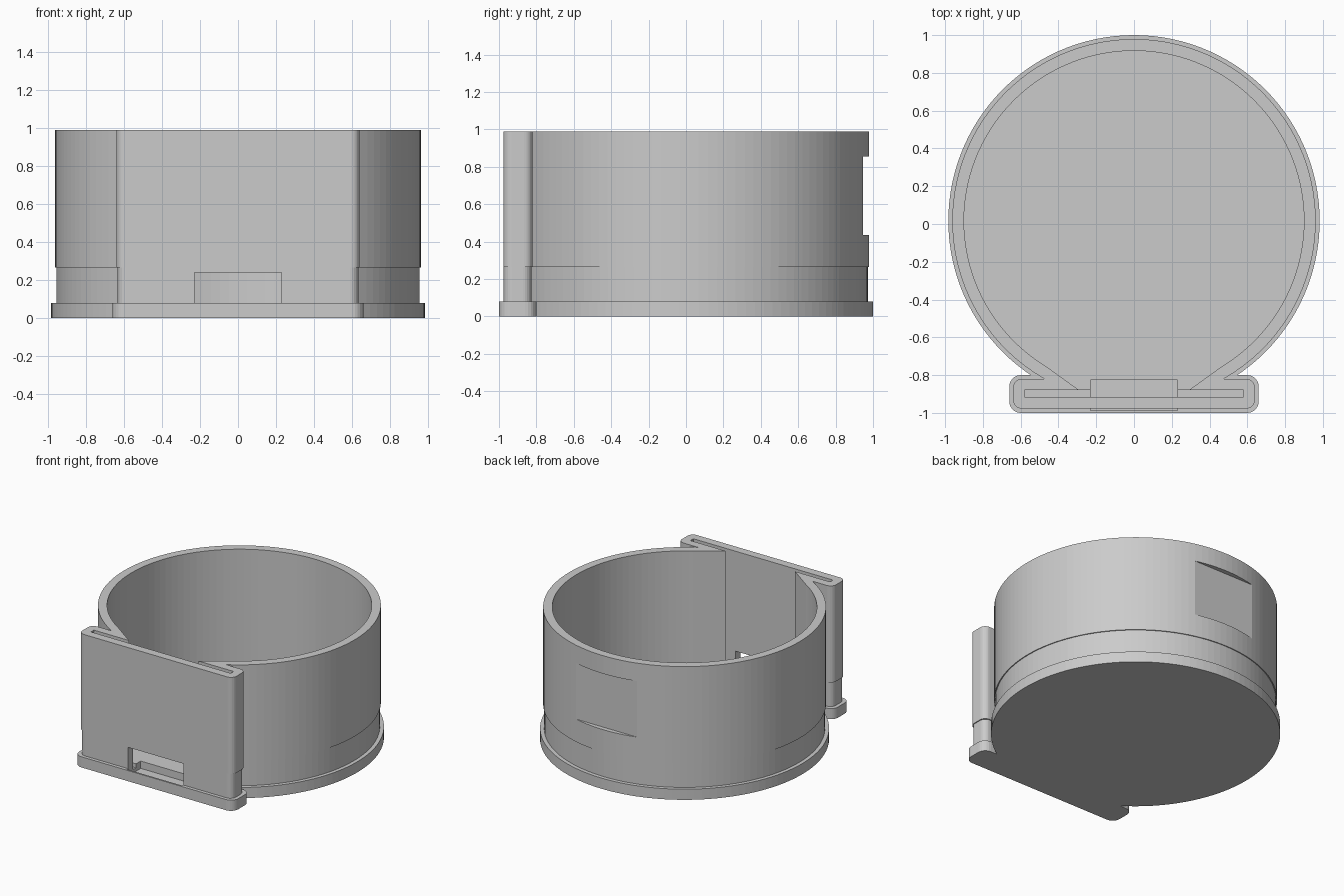
import bpy
import bmesh
import math

cube = bpy.data.objects.get("Cube")
if cube:
    bpy.data.objects.remove(cube, do_unlink=True)

grey = bpy.data.materials.new("plain grey")
grey.use_nodes = True
grey.diffuse_color = (0.6, 0.6, 0.6, 1)
grey.node_tree.nodes["Principled BSDF"].inputs["Base Color"].default_value = (0.6, 0.6, 0.6, 1)

CENTRE_Y = 0.017
TOP = 0.99
CAP = 0.08
ABOVE = TOP + 0.2


def circle(radius, count=120):
    return [(radius * math.cos(math.tau * i / count),
             CENTRE_Y + radius * math.sin(math.tau * i / count)) for i in range(count)]


def rounded(half, y0, y1, r, steps=6):
    """Rounded rectangle outline, symmetric in x."""
    points = []
    corners = [(half - r, y1 - r), (r - half, y1 - r), (r - half, y0 + r), (half - r, y0 + r)]
    for quarter, (cx, cy) in enumerate(corners):
        for i in range(steps + 1):
            a = math.pi / 2 * (quarter + i / steps)
            points.append((cx + r * math.cos(a), cy + r * math.sin(a)))
    return points


def rectangle(half, y0, y1):
    return [(-half, y0), (half, y0), (half, y1), (-half, y1)]


def prism(name, outline, z0, z1):
    """Extrude a flat outline from z0 to z1."""
    bm = bmesh.new()
    base = bm.faces.new([bm.verts.new((x, y, z0)) for x, y in outline])
    top = bmesh.ops.extrude_face_region(bm, geom=[base])["geom"]
    verts = [v for v in top if isinstance(v, bmesh.types.BMVert)]
    bmesh.ops.translate(bm, verts=verts, vec=(0, 0, z1 - z0))
    bmesh.ops.recalc_face_normals(bm, faces=bm.faces)
    mesh = bpy.data.meshes.new(name)
    bm.to_mesh(mesh)
    bm.free()
    mesh.materials.append(grey)
    obj = bpy.data.objects.new(name, mesh)
    bpy.context.collection.objects.link(obj)
    return obj


def combine(target, tool, operation):
    mod = target.modifiers.new(operation.lower(), "BOOLEAN")
    mod.operation = operation
    mod.solver = "EXACT"
    mod.object = tool
    bpy.context.view_layer.objects.active = target
    bpy.ops.object.modifier_apply(modifier=mod.name)
    bpy.data.objects.remove(tool, do_unlink=True)


# Base cap: disc with a front tab
holder = prism("cup_holder", circle(0.983), 0, CAP)
combine(holder, prism("cap_tab", rounded(0.66, -1.0, -0.80, 0.06), 0, CAP), "UNION")

# Round wall and front plate, both slightly narrower near the base
STEP = 0.265
for inset, z0, z1 in ((0.007, 0.03, STEP), (0, STEP, TOP)):
    combine(holder, prism("round_wall", circle(0.962 - inset), z0, z1), "UNION")
    plate = rounded(0.64 - inset, -0.977 + inset / 3, -0.82 - inset, 0.045)
    combine(holder, prism("front_plate", plate, z0, z1), "UNION")

# Cavity: round bore, tapered throat and thin card slot
combine(holder, prism("bore", circle(0.90), CAP, ABOVE), "DIFFERENCE")
throat = [(-0.54, -0.70), (-0.29, -0.88), (-0.29, -0.9), (0.29, -0.9), (0.29, -0.88), (0.54, -0.70)]
combine(holder, prism("throat", throat, CAP, ABOVE), "DIFFERENCE")
combine(holder, prism("slot", rectangle(0.58, -0.915, -0.88), 0.05, ABOVE), "DIFFERENCE")

# Front opening, sunk a little into the cap behind a thin lip
combine(holder, prism("opening", rectangle(0.23, -0.987, -0.825), 0.025, 0.24), "DIFFERENCE")

# Flat recess on the back
combine(holder, prism("back_recess", rectangle(0.5, 0.945, 1.2), 0.435, 0.855), "DIFFERENCE")
